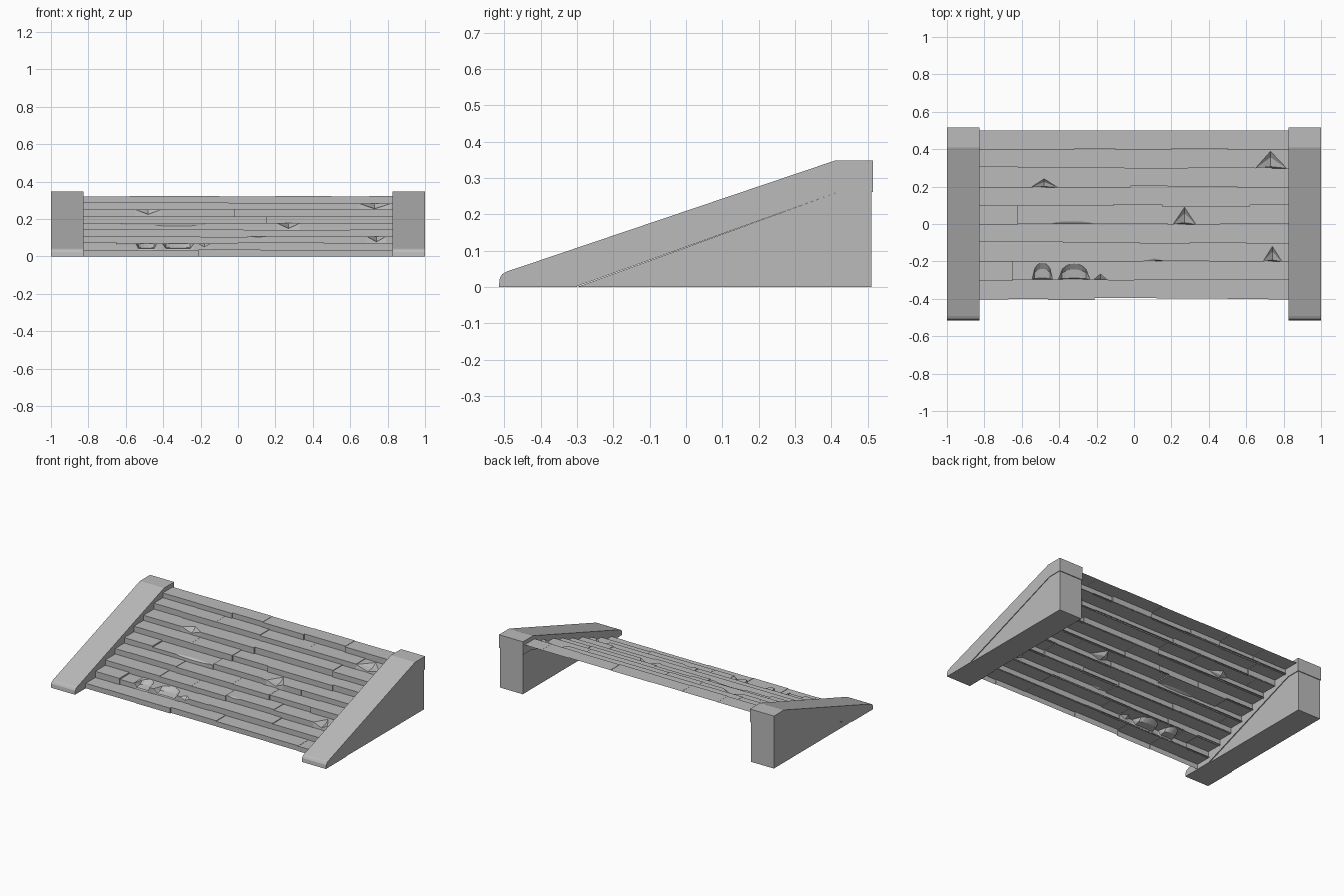
import bpy, bmesh, math, random

random.seed(4)
cube = bpy.data.objects.get("Cube")
if cube:
    bpy.data.objects.remove(cube)

stone = bpy.data.materials.new("grey stone")
stone.use_nodes = True
colour = (0.5, 0.5, 0.5, 1)
stone.diffuse_color = colour
stone.node_tree.nodes["Principled BSDF"].inputs["Base Color"].default_value = colour


def add_object(name, bm):
    bmesh.ops.recalc_face_normals(bm, faces=bm.faces)
    mesh = bpy.data.meshes.new(name)
    bm.to_mesh(mesh)
    bm.free()
    mesh.materials.append(stone)
    obj = bpy.data.objects.new(name, mesh)
    bpy.context.collection.objects.link(obj)
    return obj


def extrude_profile(name, profile, x0, x1):
    """Solid prism from a (y, z) outline."""
    bm = bmesh.new()
    face = bm.faces.new([bm.verts.new((x0, y, z)) for y, z in profile])
    moved = bmesh.ops.extrude_face_region(bm, geom=[face])["geom"]
    verts = [v for v in moved if isinstance(v, bmesh.types.BMVert)]
    bmesh.ops.translate(bm, verts=verts, vec=(x1 - x0, 0, 0))
    return add_object(name, bm)


# Side walls with sloped coping stones
WALL = [(-0.3, 0), (0.42, 0.262), (0.51, 0.262), (0.51, 0)]
COPING = [(-0.515, 0), (-0.512, 0.025), (-0.505, 0.036), (-0.492, 0.043), (0.41, 0.348),
          (0.515, 0.348), (0.515, 0.262), (0.42, 0.262), (-0.3, 0.002), (-0.3, 0)]
for side, s in (("left", 1), ("right", -1)):
    extrude_profile(side + "_wall", WALL, s * 0.83, s * 0.996)
    extrude_profile(side + "_coping", COPING, s * 0.825, s)

# Joints between the stones of each step, front to back
JOINTS = [
    (-0.67, -0.46, -0.21, 0.12, 0.5, 0.72),
    (-0.65, -0.55, -0.14, 0.0, 0.46),
    (-0.43, -0.2, 0.05, 0.4),
    (-0.73, -0.38, -0.06, 0.03, 0.3, 0.6),
    (-0.62, -0.18, 0.18, 0.46),
    (-0.41, -0.11, 0.15, 0.62),
    (-0.69, -0.26, -0.02, 0.18, 0.55),
    (-0.62, -0.37, -0.05, 0.29, 0.65),
    (-0.58, -0.32, -0.1, 0.2, 0.5, 0.7),
]
# Broken edges per step: centre, half width, depth, rounded
CHIPS = {
    1: [(-0.49, 0.055, 0.09, True), (-0.32, 0.085, 0.085, True), (-0.18, 0.035, 0.03, False)],
    2: [(0.11, 0.05, 0.012, False), (0.74, 0.05, 0.08, False)],
    4: [(-0.33, 0.12, 0.015, True), (0.27, 0.06, 0.09, False)],
    6: [(-0.48, 0.07, 0.045, False)],
    7: [(0.73, 0.085, 0.09, False)],
}
SUNKEN = {(1, 1), (4, 1), (7, 5)}
DEPTH, RISE, EDGE = 0.1, 0.0361, 0.83


def chip_stations(x0, x1, chips):
    """Positions along one stone with the depth of the break at each."""
    result = [(x0, 0), (x1, 0)]
    for centre, half, depth, rounded in chips:
        if x0 < centre < x1:
            count = 8 if rounded else 2
            for i in range(count + 1):
                t = 2 * i / count - 1
                shape = math.sqrt(1 - t * t) if rounded else 1 - abs(t)
                x = centre + half * t
                if x0 < x < x1:
                    result.append((x, depth * shape))
    return sorted(result)


# Steps: open shells of riser and tread, each stone slightly shifted
for row, joints in enumerate(JOINTS):
    bm = bmesh.new()
    front, base = -0.4 + DEPTH * row, RISE * row
    ends = (-EDGE,) + joints + (EDGE,)
    previous = None
    for n, (x0, x1) in enumerate(zip(ends, ends[1:])):
        y = front + random.uniform(-0.006, 0.004)
        z = base + RISE + random.uniform(-0.004, 0.002)
        if (row, n) in SUNKEN:
            z -= 0.008
        back = front + DEPTH + (0.006 if row < 8 else 0)
        for x, depth in chip_stations(x0, x1, CHIPS.get(row, [])):
            drop = min(0.028, depth * 0.6)
            section = [(y, max(0, base - 0.006)), (y + depth * 0.1, z - drop),
                       (y + 0.001 + depth, z), (back, z)]
            if depth > 0.03:
                # Hollow floor of the break
                section.insert(2, (y + depth * 0.65, z - drop * 0.75))
            else:
                section.insert(2, (y + 0.0005 + depth * 0.6, z - drop * 0.4))
            verts = [bm.verts.new((x, *p)) for p in section]
            if previous:
                for a in range(len(verts) - 1):
                    bm.faces.new((previous[a], verts[a], verts[a + 1], previous[a + 1]))
            previous = verts
    add_object("step_%d" % (row + 1), bm)
